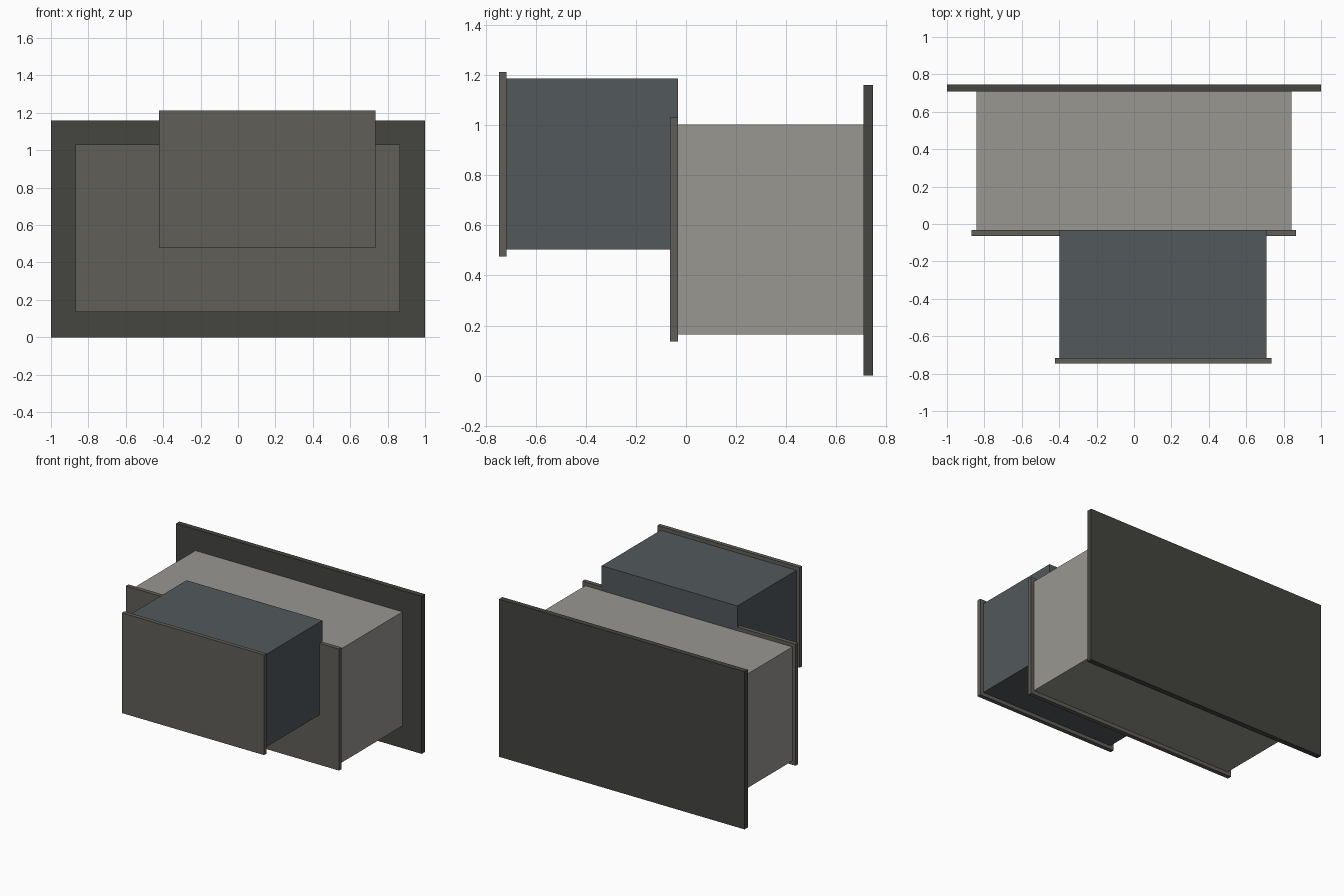
import bpy

if "Cube" in bpy.data.objects:
    bpy.data.objects.remove(bpy.data.objects["Cube"])


def material(name, rgb):
    m = bpy.data.materials.new(name)
    m.diffuse_color = (*rgb, 1)
    m.use_nodes = True
    m.node_tree.nodes["Principled BSDF"].inputs["Base Color"].default_value = m.diffuse_color
    return m


def box(name, x, y, z, mat):
    """Box spanning the given (min, max) range on each axis."""
    spans = (x, y, z)
    bpy.ops.mesh.primitive_cube_add(size=1, location=[(a + b) / 2 for a, b in spans])
    ob = bpy.context.object
    ob.name = name
    ob.scale = [b - a for a, b in spans]
    bpy.ops.object.transform_apply(location=False, rotation=False, scale=True)
    ob.data.materials.append(mat)


dark = material("dark_grey", (0.058, 0.058, 0.051))
trim = material("warm_grey", (0.115, 0.112, 0.098))
light = material("light_grey", (0.32, 0.31, 0.285))
slate = material("slate", (0.084, 0.098, 0.107))

# Wall plate at the back
box("back_plate", (-1, 1), (0.708, 0.747), (0, 1.16), dark)

# Large block and its overhanging front panel
box("large_block", (-0.843, 0.843), (-0.032, 0.708), (0.164, 1.003), light)
box("large_front_panel", (-0.869, 0.867), (-0.063, -0.032), (0.136, 1.03), trim)

# Small offset block, passing through the large panel, and its front panel
box("small_block", (-0.397, 0.708), (-0.717, -0.031), (0.503, 1.186), slate)
box("small_front_panel", (-0.423, 0.735), (-0.747, -0.717), (0.476, 1.213), trim)
